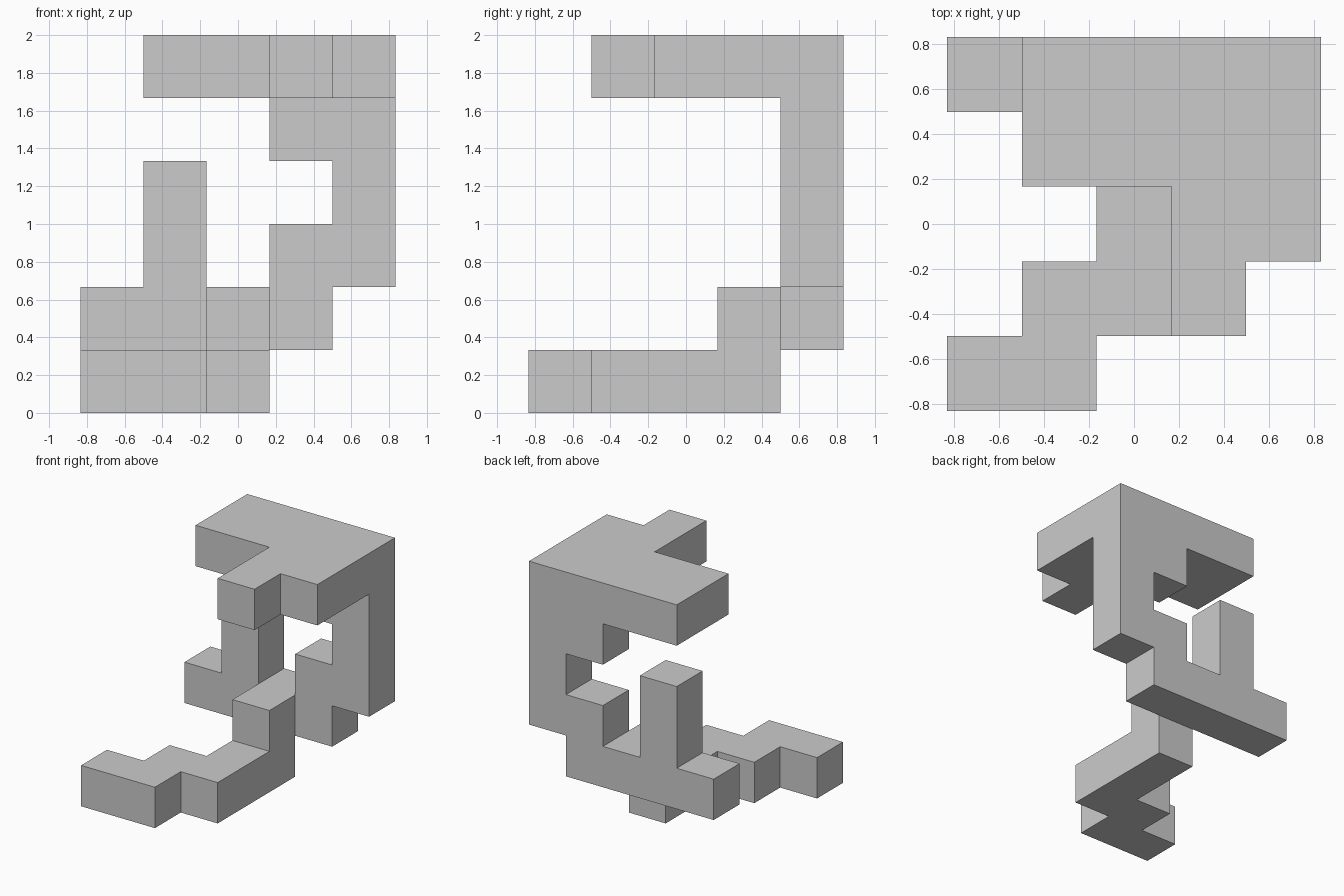
import bpy, bmesh
from math import radians
from mathutils import Vector

if "Cube" in bpy.data.objects:
    bpy.data.objects.remove(bpy.data.objects["Cube"])

U = 1 / 3                       # cell size
ORIGIN = Vector((-2.5, -2.5, 0))

# Bars of cells: first cell, last cell (inclusive), in x, y, z steps
BARS = [
    # foot: stepped path on the ground, rising at its back end
    ((0, 0, 0), (1, 0, 0)), ((1, 1, 0), (2, 1, 0)),
    ((2, 1, 0), (2, 3, 0)), ((2, 3, 0), (2, 3, 1)),
    # back frame: low rail, short post, stepped tall post
    ((0, 4, 1), (3, 4, 1)), ((1, 4, 1), (1, 4, 3)),
    ((3, 4, 1), (3, 4, 2)), ((4, 4, 2), (4, 4, 5)), ((3, 4, 4), (4, 4, 4)),
    # top slab with stepped front tongue
    ((1, 3, 5), (4, 4, 5)), ((3, 2, 5), (4, 2, 5)), ((3, 1, 5), (3, 1, 5)),
]

cells = {(x, y, z) for a, b in BARS
         for x in range(a[0], b[0] + 1)
         for y in range(a[1], b[1] + 1)
         for z in range(a[2], b[2] + 1)}

# Outer skin: one square for each cell side with no neighbour
bm = bmesh.new()
for cell in cells:
    centre = Vector(cell) + Vector((0.5, 0.5, 0.5)) + ORIGIN
    for axis in range(3):
        for sign in (-1, 1):
            n = Vector((0, 0, 0))
            n[axis] = sign
            if tuple(int(c + d) for c, d in zip(cell, n)) in cells:
                continue
            u = Vector((0, 0, 0))
            u[(axis + 1) % 3] = 1
            v = n.cross(u)
            bm.faces.new([bm.verts.new((centre + 0.5 * (n + i * u + j * v)) * U)
                          for i, j in ((-1, -1), (1, -1), (1, 1), (-1, 1))])

# Weld and merge flat regions into clean faces
bmesh.ops.remove_doubles(bm, verts=bm.verts, dist=1e-4)
bmesh.ops.dissolve_limit(bm, angle_limit=radians(1), verts=bm.verts, edges=bm.edges)

mesh = bpy.data.meshes.new("block_sculpture")
bm.to_mesh(mesh)
bm.free()
bpy.context.collection.objects.link(bpy.data.objects.new("block_sculpture", mesh))
